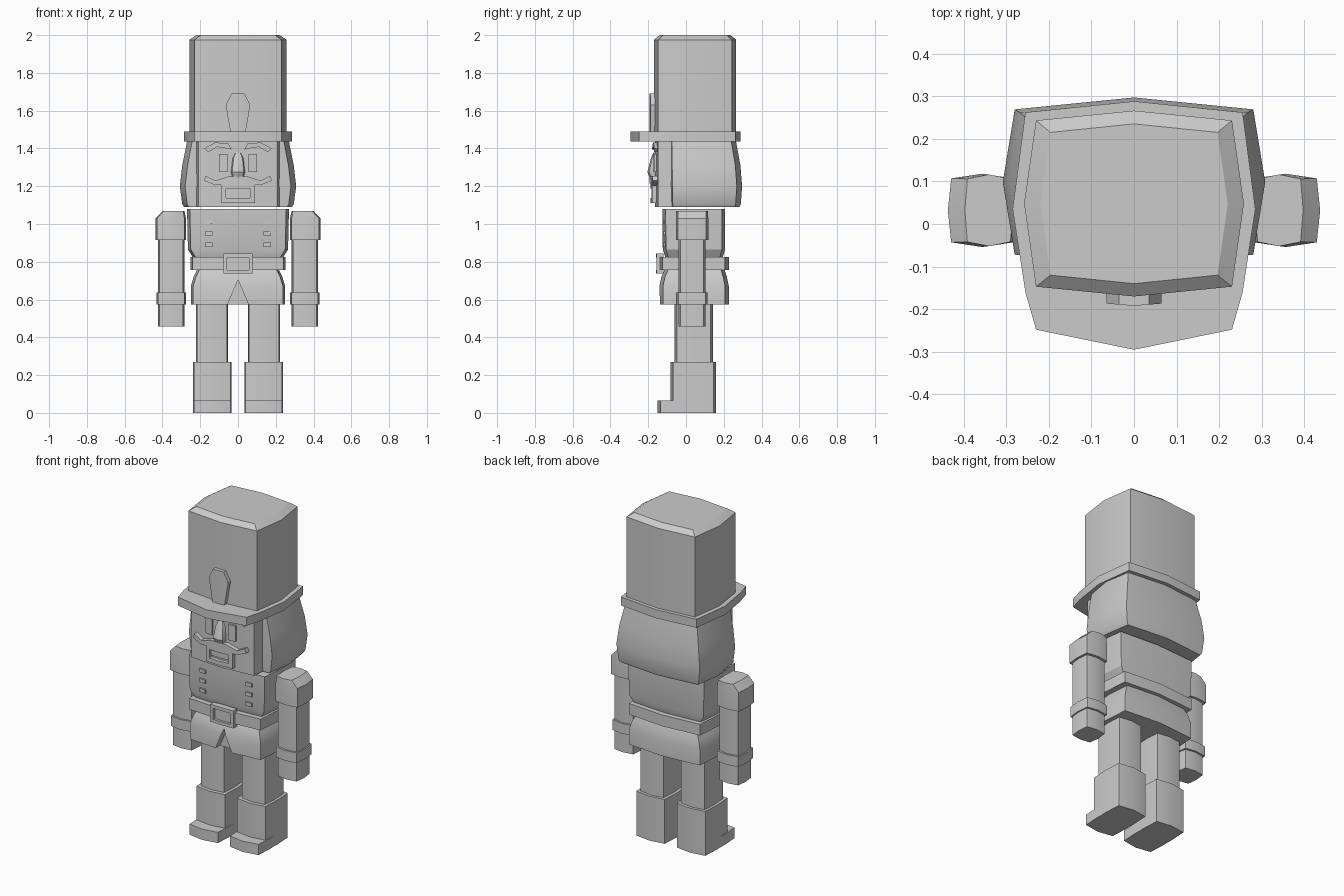
import bpy, bmesh, math

if "Cube" in bpy.data.objects:
    bpy.data.objects.remove(bpy.data.objects["Cube"])

grey = bpy.data.materials.new("plain_grey")
grey.diffuse_color = (0.6, 0.6, 0.6, 1)
grey.use_nodes = True
grey.node_tree.nodes["Principled BSDF"].inputs["Base Color"].default_value = grey.diffuse_color
parts = []


def make(name, bm, mirror=False):
    bmesh.ops.recalc_face_normals(bm, faces=bm.faces)
    me = bpy.data.meshes.new(name)
    bm.to_mesh(me)
    bm.free()
    ob = bpy.data.objects.new(name, me)
    bpy.context.collection.objects.link(ob)
    me.materials.append(grey)
    if mirror:
        ob.modifiers.new("mirror", 'MIRROR').use_clip = True
    parts.append(ob)
    return ob


def loft(name, rings, mirror=False):
    """Stack of bulged boxes: each ring is (z, x0, x1, y0, y1, bulge_x, bulge_y)."""
    bm = bmesh.new()
    loops = []
    for z, x0, x1, y0, y1, bx, by in rings:
        xm, ym = (x0 + x1) / 2, (y0 + y1) / 2
        pts = [(x0 + bx, y0 + by), (xm, y0), (x1 - bx, y0 + by), (x1, ym),
               (x1 - bx, y1 - by), (xm, y1), (x0 + bx, y1 - by), (x0, ym)]
        loops.append([bm.verts.new((x, y, z)) for x, y in pts])
    for a, b in zip(loops, loops[1:]):
        for i in range(8):
            j = (i + 1) % 8
            bm.faces.new((a[i], a[j], b[j], b[i]))
    bm.faces.new(loops[0])
    bm.faces.new(loops[-1])
    return make(name, bm, mirror)


def sym(z, x, y0, y1, bx, by):
    return (z, -x, x, y0, y1, bx, by)


def plate(name, pts, front, back, slope=0.08):
    """Mirrored half outline in x-z, its front swept back away from the middle."""
    bm = bmesh.new()
    f = [bm.verts.new((x, front + slope * x, z)) for x, z in pts]
    b = [bm.verts.new((x, back, z)) for x, z in pts]
    bm.faces.new(f)
    bm.faces.new(b)
    for i in range(len(pts)):
        j = (i + 1) % len(pts)
        if pts[i][0] or pts[j][0]:      # leave the middle seam open
            bm.faces.new((f[i], f[j], b[j], b[i]))
    return make(name, bm, True)


def rect(x0, x1, z0, z1):
    return [(x0, z0), (x1, z0), (x1, z1), (x0, z1)]


def half_frame(w, z0, z1, t):
    return [(0, z0), (w, z0), (w, z1), (0, z1),
            (0, z1 - t), (w - t, z1 - t), (w - t, z0 + t), (0, z0 + t)]


# Hat
loft("hat", [sym(1.48, .258, -.17, .266, .028, .023),
             sym(1.975, .258, -.17, .266, .028, .023),
             sym(2.0, .22, -.14, .235, .024, .02)])
bm = bmesh.new()
half = [(0, -.295), (.23, -.248), (.255, -.16), (.285, .035), (.255, .262), (0, .288)]
outline = half + [(-x, y) for x, y in half[-2:0:-1]]
face = bm.faces.new([bm.verts.new((x, y, 1.437)) for x, y in outline])
ext = bmesh.ops.extrude_face_region(bm, geom=[face])["geom"]
bmesh.ops.translate(bm, vec=(0, 0, .052),
                    verts=[v for v in ext if isinstance(v, bmesh.types.BMVert)])
bm.faces.new([v for v in face.verts]) if not face.is_valid else None
make("hat_brim", bm)
plate("hat_plume", [(0, 1.485), (.04, 1.485), (.065, 1.63), (.035, 1.69), (0, 1.69)],
      -.192, -.15)

# Head and hair
loft("head", [sym(1.09, .23, -.165, .2, .02, .018),
              sym(1.437, .23, -.165, .2, .02, .018)])
loft("hair", [sym(1.09, .285, -.095, .283, .025, .025),
              sym(1.105, .295, -.097, .29, .026, .027),
              sym(1.2, .308, -.1, .297, .028, .028),
              sym(1.31, .295, -.1, .288, .028, .027),
              sym(1.437, .27, -.1, .265, .027, .025)])

# Face
plate("eye", rect(.055, .1, 1.275, 1.37), -.177, -.14)
plate("brow", [(.035, 1.395), (.11, 1.408), (.16, 1.38), (.18, 1.4),
               (.12, 1.432), (.05, 1.425)], -.182, -.14)
plate("moustache", [(0, 1.215), (.04, 1.21), (.12, 1.205), (.18, 1.23),
                    (.17, 1.255), (.12, 1.23), (.05, 1.252), (0, 1.252)], -.192, -.14)
plate("beard", half_frame(.09, 1.112, 1.215, .026), -.187, -.14)
plate("mouth", rect(0, .07, 1.15, 1.195), -.172, -.14)
loft("nose", [sym(1.245, .03, -.192, -.14, .006, .008),
              sym(1.275, .037, -.205, -.14, .006, .01),
              sym(1.35, .028, -.185, -.14, .005, .006),
              sym(1.378, .016, -.172, -.14, .004, .003)])

# Torso, buttons and belt
loft("torso", [sym(.825, .24, -.11, .195, .015, .015),
               sym(.865, .265, -.123, .207, .015, .017),
               sym(1.08, .27, -.125, .207, .015, .017)])
for i, z in enumerate((1.01, .95, .89)):
    plate(f"button_{i + 1}", rect(.135, .175, z - .011, z + .011), -.134, -.09)
loft("belt", [sym(.757, .252, -.145, .227, .012, .02),
              sym(.825, .252, -.145, .227, .012, .02)])
plate("buckle", half_frame(.078, .737, .843, .02), -.158, -.12, .03)

# Jacket skirt with a front notch
skirt = loft("jacket_skirt", [sym(.575, .25, -.142, .227, .012, .02),
                              sym(.67, .25, -.142, .227, .012, .02),
                              sym(.72, .235, -.13, .216, .012, .019),
                              sym(.76, .215, -.112, .203, .012, .018)])
bm = bmesh.new()
tri = [(-.061, .56), (.061, .56), (0, .705)]
a, b = [[bm.verts.new((x, y, z)) for x, z in tri] for y in (-.2, -.095)]
bm.faces.new(a)
bm.faces.new(b)
for i in range(3):
    j = (i + 1) % 3
    bm.faces.new((a[i], a[j], b[j], b[i]))
cutter = make("notch_cutter", bm)
cutter.hide_render = True
cutter.hide_set(True)
parts.remove(cutter)
cut = skirt.modifiers.new("notch", 'BOOLEAN')
cut.operation, cut.object, cut.solver = 'DIFFERENCE', cutter, 'EXACT'
bpy.context.view_layer.objects.active = skirt
bpy.ops.object.modifier_apply(modifier="notch")
bpy.data.objects.remove(cutter)

# Legs and boots
leg = (.053, .222, -.06, .143, .006, .012)
loft("leg", [(.25, *leg), (.585, *leg)], True)
boot = (.035, .238, -.082, .16, .006, .014)
loft("boot", [(0, *boot), (.27, *boot)], True)
toe = (.035, .238, -.15, .1, .006, .016)
loft("boot_toe", [(0, *toe), (.065, *toe)], True)

# Arms
sleeve = (.276, .437, -.054, .118, .008, .011)
loft("shoulder", [(.915, *sleeve), (1.03, *sleeve),
                  (1.07, .284, .397, -.052, .116, .006, .01)], True)
arm = (.284, .423, -.04, .103, .007, .01)
loft("arm", [(.63, *arm), (.92, *arm)], True)
cuff = (.275, .431, -.052, .115, .008, .011)
loft("cuff", [(.575, *cuff), (.637, *cuff)], True)
loft("hand", [(.457, *arm), (.58, *arm)], True)

# Smooth the soft bulges, keep the hard edges
for ob in parts:
    bpy.ops.object.select_all(action='DESELECT')
    ob.select_set(True)
    bpy.context.view_layer.objects.active = ob
    bpy.ops.object.shade_smooth_by_angle(angle=math.radians(30))
